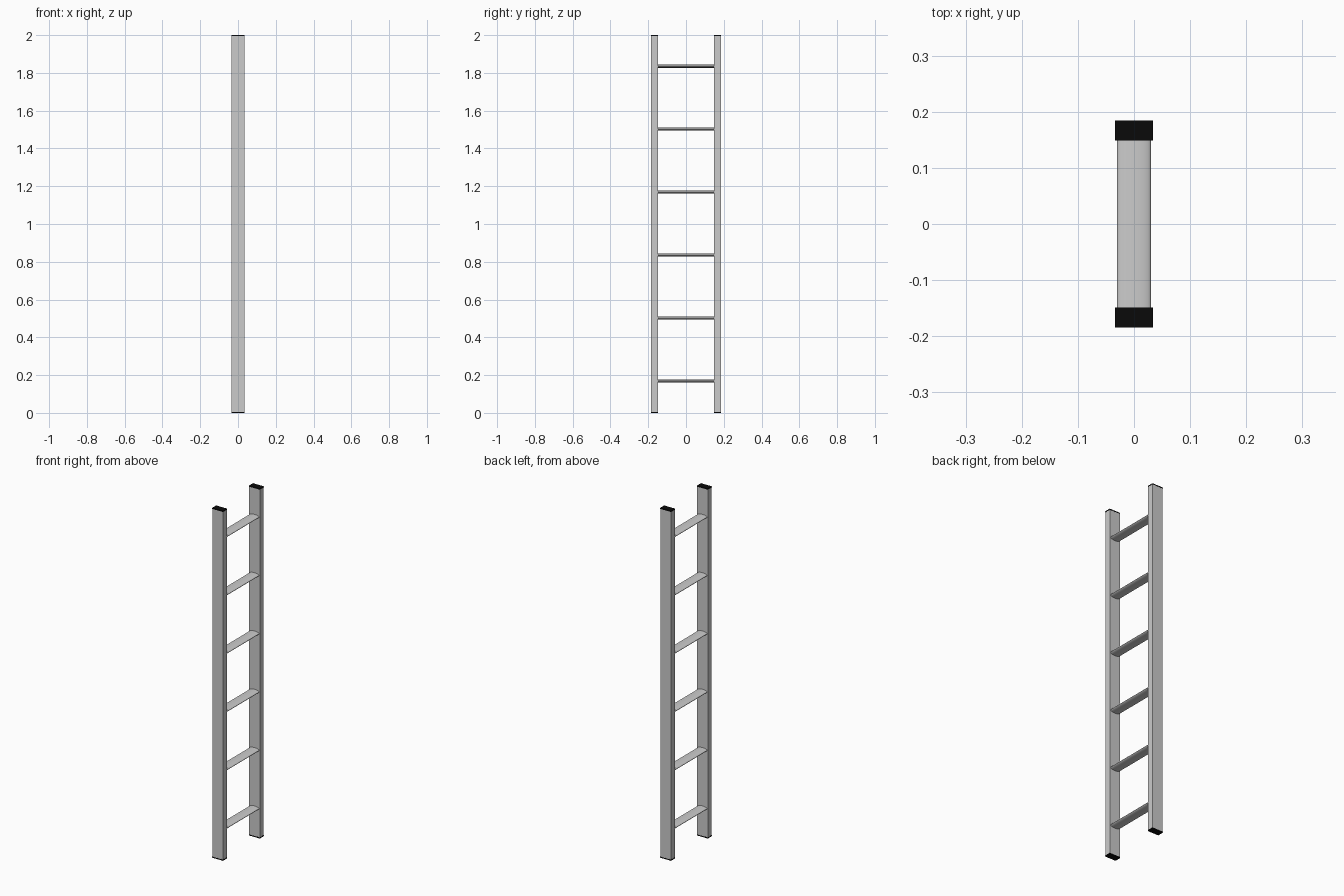
import bpy
from math import pi

if "Cube" in bpy.data.objects:
    bpy.data.objects.remove(bpy.data.objects["Cube"])

BLACK = bpy.data.materials.new("black_plastic")
BLACK.diffuse_color = (0.003, 0.003, 0.003, 1)
BLACK.use_nodes = True
BLACK.node_tree.nodes["Principled BSDF"].inputs["Base Color"].default_value = BLACK.diffuse_color

HEIGHT, CAP = 2.0, 0.006
RAIL_W, RAIL_D, RAIL_Y = 0.067, 0.035, 0.1665


def box(name, loc, size, mat=None):
    bpy.ops.mesh.primitive_cube_add(size=1, location=loc)
    o = bpy.context.object
    o.name = name
    o.scale = size
    bpy.ops.object.transform_apply(location=False, rotation=False, scale=True)
    if mat:
        o.data.materials.append(mat)
    return o


# Side rails with thin black end caps
for side, s in (("front", -1), ("back", 1)):
    y = s * RAIL_Y
    box(f"{side}_rail", (0, y, HEIGHT / 2), (RAIL_W, RAIL_D, HEIGHT - 2 * CAP))
    for end, z in (("bottom", CAP / 2), ("top", HEIGHT - CAP / 2)):
        box(f"{side}_{end}_cap", (0, y, z), (RAIL_W + 0.001, RAIL_D + 0.001, CAP), BLACK)

# Flattened oval rungs spanning between the rails
for i in range(6):
    bpy.ops.mesh.primitive_cylinder_add(vertices=32, radius=1, depth=1,
                                        location=(0, 0, 0.169 + i / 3),
                                        rotation=(pi / 2, 0, 0))
    rung = bpy.context.object
    rung.name = f"rung_{i + 1}"
    rung.scale = (0.03, 0.0085, 2 * RAIL_Y - RAIL_D + 0.004)
    bpy.ops.object.transform_apply(location=False, rotation=True, scale=True)
    bpy.ops.object.shade_smooth_by_angle(angle=pi / 3)
